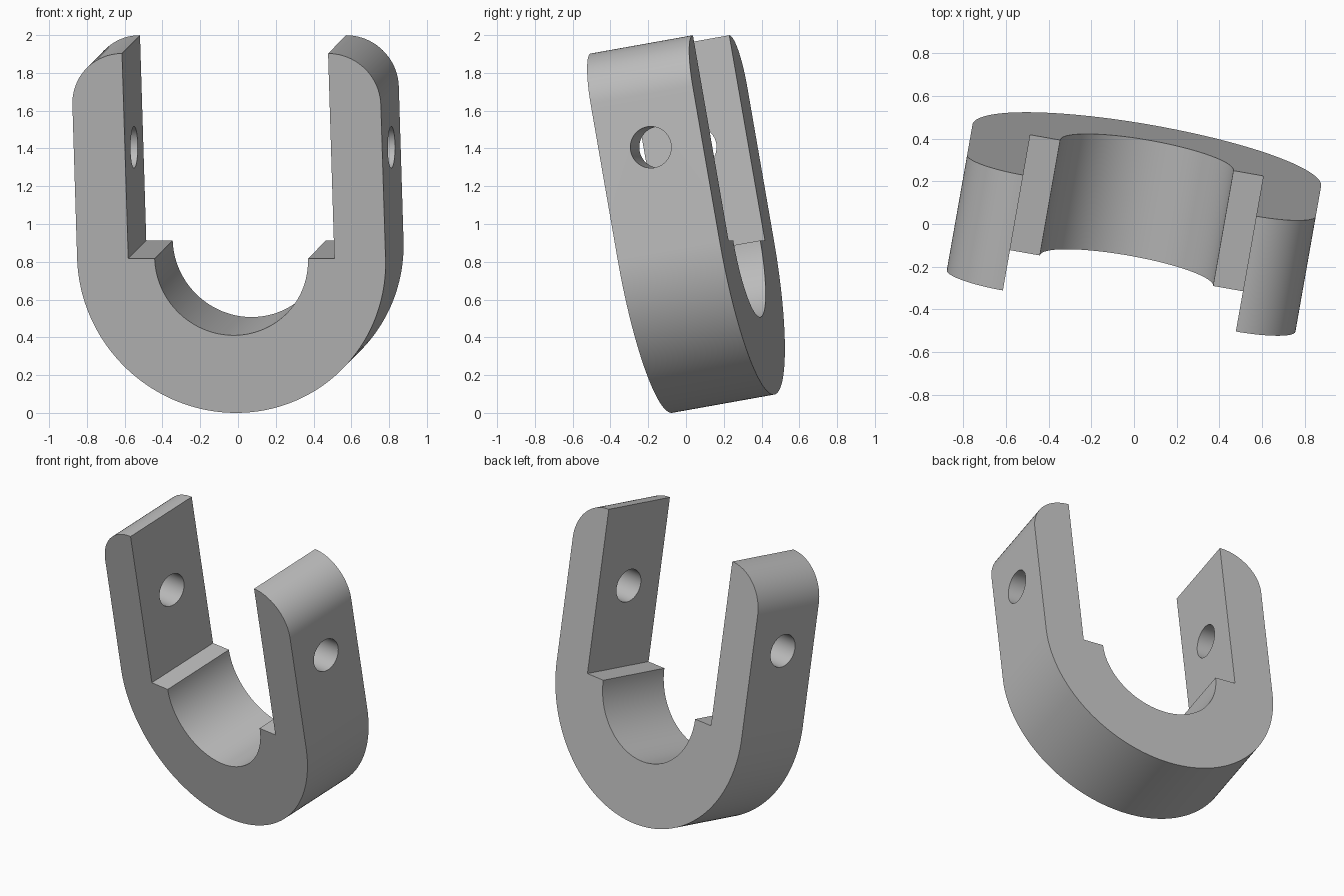
import bpy, bmesh, math
from mathutils import Matrix, Vector

cube = bpy.data.objects.get("Cube")
if cube:
    bpy.data.objects.remove(cube, do_unlink=True)

OUTER, BORE, GAP = 0.829, 0.412, 0.554   # outer radius, bore radius, half gap between legs
TOP, DEPTH = 1.103, 0.557                # leg height above the centre, thickness
HOLE_R, HOLE_Z = 0.11, 0.55
TILT = Matrix.Rotation(math.radians(-10), 4, 'Z') @ Matrix.Rotation(math.radians(10), 4, 'X')

grey = bpy.data.materials.new("light grey")
grey.use_nodes = True
grey.diffuse_color = (0.5, 0.5, 0.5, 1)
grey.node_tree.nodes["Principled BSDF"].inputs["Base Color"].default_value = (0.5, 0.5, 0.5, 1)


def arc(cx, cz, r, start, end, steps):
    angles = [math.radians(start + (end - start) * i / steps) for i in range(steps + 1)]
    return [(cx + r * math.cos(a), cz + r * math.sin(a)) for a in angles]


def make_object(name, bm):
    bmesh.ops.recalc_face_normals(bm, faces=bm.faces)
    mesh = bpy.data.meshes.new(name)
    bm.to_mesh(mesh)
    bm.free()
    mesh.materials.append(grey)
    obj = bpy.data.objects.new(name, mesh)
    bpy.context.collection.objects.link(obj)
    return obj


# U-shaped bracket: right half of the profile from the bore to the bottom, then mirrored
corner = OUTER - GAP
half = arc(0, 0, BORE, -90, 0, 32)
half += [(GAP, 0)]
half += arc(GAP, TOP - corner, corner, 90, 0, 20)
half += arc(0, 0, OUTER, 0, -90, 48)
profile = half + [(-x, z) for x, z in reversed(half[1:-1])]

bm = bmesh.new()
face = bm.faces.new([bm.verts.new((x, -DEPTH / 2, z)) for x, z in profile])
sweep = bmesh.ops.extrude_face_region(bm, geom=[face])
bmesh.ops.translate(bm, vec=(0, DEPTH, 0),
                    verts=[v for v in sweep["geom"] if isinstance(v, bmesh.types.BMVert)])
bracket = make_object("bracket", bm)

# Cross hole through both legs
bm = bmesh.new()
bmesh.ops.create_cone(bm, cap_ends=True, segments=48, radius1=HOLE_R, radius2=HOLE_R, depth=3,
                      matrix=Matrix.Translation((0, 0, HOLE_Z)) @ Matrix.Rotation(math.pi / 2, 4, 'Y'))
cutter = make_object("hole_cutter", bm)
cutter.hide_render = True

bpy.context.view_layer.objects.active = bracket
bracket.select_set(True)
cut = bracket.modifiers.new("cross hole", 'BOOLEAN')
cut.operation = 'DIFFERENCE'
cut.solver = 'EXACT'
cut.object = cutter
bpy.ops.object.modifier_apply(modifier=cut.name)
bpy.data.objects.remove(cutter, do_unlink=True)

# Lean and turn the bracket, then centre it on the ground
mesh = bracket.data
mesh.transform(TILT)
low = Vector([min(v.co[i] for v in mesh.vertices) for i in range(3)])
high = Vector([max(v.co[i] for v in mesh.vertices) for i in range(3)])
mid = (low + high) / 2
mesh.transform(Matrix.Translation((-mid.x, -mid.y, -low.z)))

bpy.ops.object.select_all(action='DESELECT')
bracket.select_set(True)
bpy.ops.object.shade_smooth_by_angle(angle=math.radians(30))
